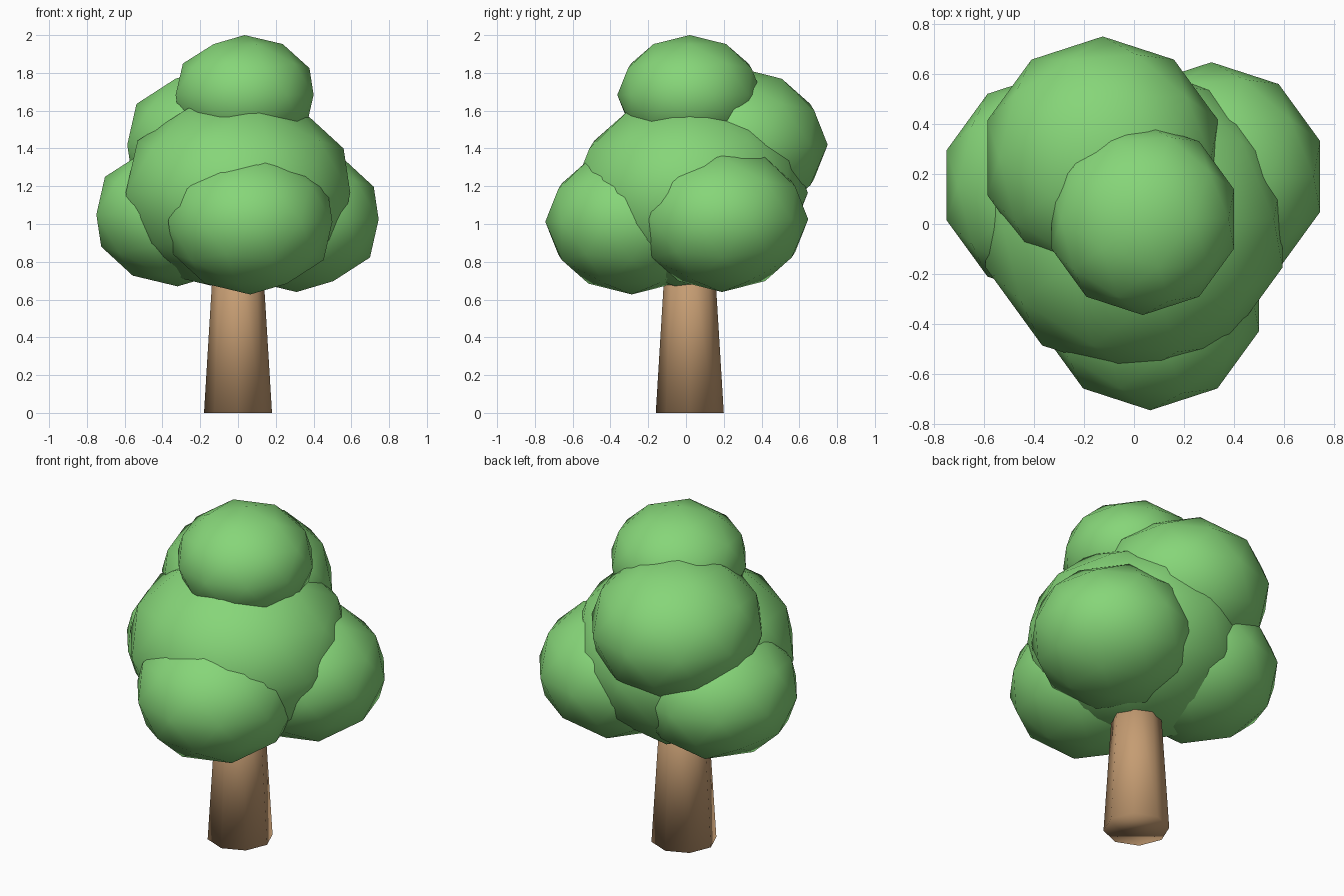
import bpy

cube = bpy.data.objects.get("Cube")
if cube:
    bpy.data.objects.remove(cube, do_unlink=True)


def make_material(name, colour):
    mat = bpy.data.materials.new(name)
    mat.use_nodes = True
    mat.diffuse_color = (*colour, 1)
    mat.node_tree.nodes["Principled BSDF"].inputs["Base Color"].default_value = (*colour, 1)
    return mat


leaf_green = make_material("leaf green", (0.24, 0.67, 0.19))
bark_brown = make_material("bark brown", (0.56, 0.335, 0.17))


def finish(name, mat):
    obj = bpy.context.object
    obj.name = name
    obj.data.materials.append(mat)
    bpy.ops.object.shade_smooth()
    return obj


# Tapered eight-sided trunk, its top buried in the crown
trunk_height = 0.9
bpy.ops.mesh.primitive_cone_add(vertices=8, radius1=0.18, radius2=0.125,
                                depth=trunk_height,
                                location=(0, 0.02, trunk_height / 2))
finish("trunk", bark_brown)

# Crown: slightly flattened low-poly leaf clumps (centre, radius, half height)
clumps = {
    "crown_middle": ((0.0, 0.02, 1.165), 0.625, 0.525),
    "crown_top": ((0.035, 0.02, 1.683), 0.384, 0.317),
    "crown_back": ((-0.125, 0.265, 1.42), 0.485, 0.41),
    "crown_right": ((-0.32, 0.155, 1.05), 0.452, 0.38),
    "crown_left": ((0.31, 0.19, 1.025), 0.457, 0.385),
    "crown_front": ((0.065, -0.288, 1.012), 0.457, 0.385),
}
for name, (centre, radius, half_height) in clumps.items():
    bpy.ops.mesh.primitive_ico_sphere_add(subdivisions=2, radius=1, location=centre)
    clump = finish(name, leaf_green)
    clump.scale = (radius, radius, half_height)
